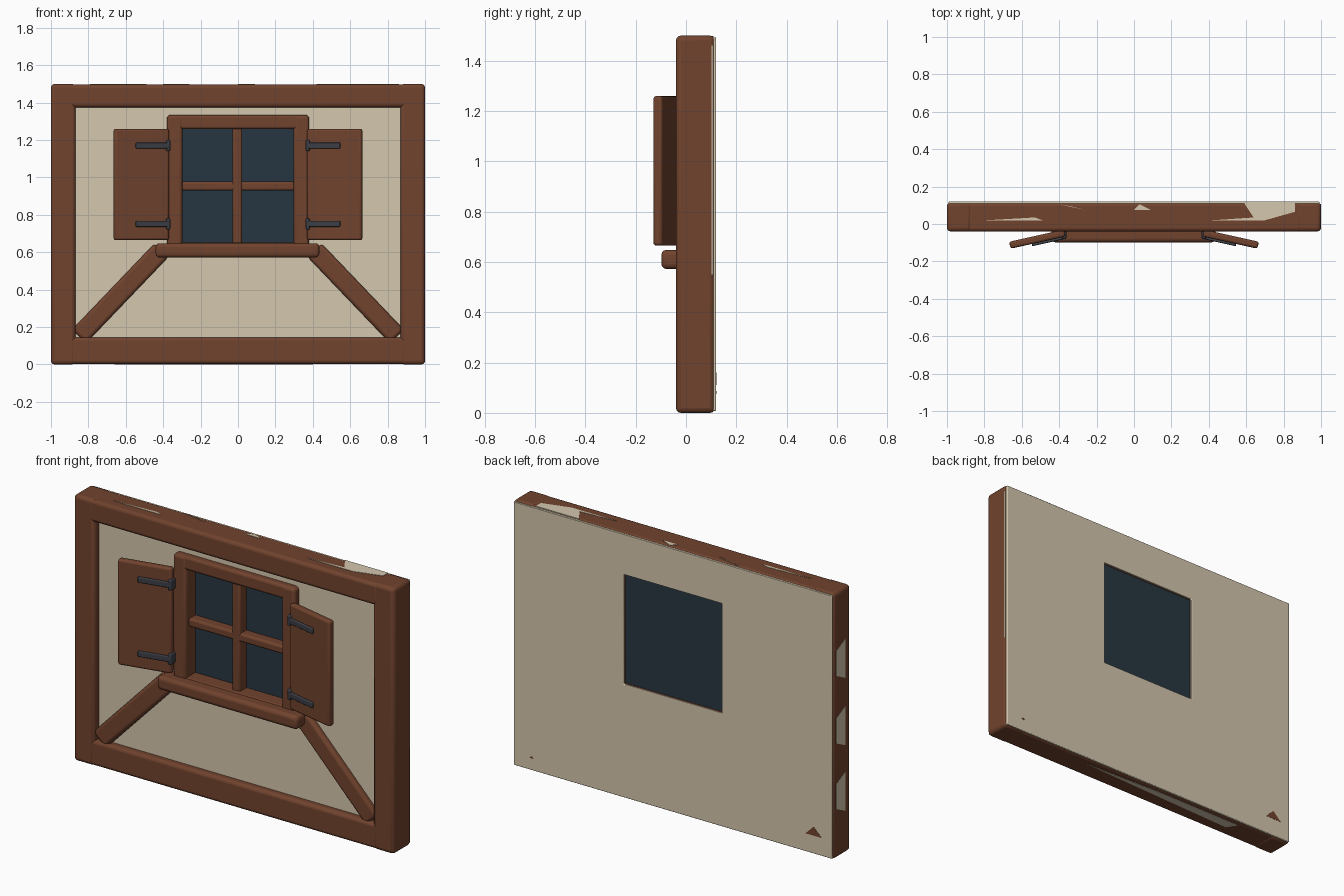
import bpy, bmesh, math
from mathutils import Matrix, Vector

if "Cube" in bpy.data.objects:
    bpy.data.objects.remove(bpy.data.objects["Cube"], do_unlink=True)


def material(name, rgb):
    m = bpy.data.materials.new(name)
    m.use_nodes = True
    m.diffuse_color = (*rgb, 1)
    bsdf = m.node_tree.nodes["Principled BSDF"]
    bsdf.inputs["Base Color"].default_value = (*rgb, 1)
    bsdf.inputs["Roughness"].default_value = 0.8
    return m


WOOD = material("brown wood", (0.165, 0.056, 0.027))
PLASTER = material("cream plaster", (0.66, 0.57, 0.42))
GLASS = material("dark blue glass", (0.02, 0.037, 0.052))
IRON = material("dark iron", (0.045, 0.048, 0.06))


def finish(name, bm, mat, bevel=0.0, matrix=None):
    """Turn a bmesh into a softly bevelled, smooth shaded object."""
    bmesh.ops.recalc_face_normals(bm, faces=bm.faces)
    if matrix:
        bmesh.ops.transform(bm, matrix=matrix, verts=bm.verts)
    mesh = bpy.data.meshes.new(name)
    bm.to_mesh(mesh)
    bm.free()
    mesh.materials.append(mat)
    ob = bpy.data.objects.new(name, mesh)
    bpy.context.collection.objects.link(ob)
    if bevel:
        mod = ob.modifiers.new("soft edges", "BEVEL")
        mod.width = bevel
        mod.segments = 3
        bpy.ops.object.select_all(action="DESELECT")
        ob.select_set(True)
        bpy.context.view_layer.objects.active = ob
        bpy.ops.object.shade_smooth_by_angle(angle=math.radians(40))
    return ob


def box(name, x, y, z, mat, bevel=0.0, matrix=None):
    """Box between pairs of limits, optionally moved by a matrix."""
    bm = bmesh.new()
    bmesh.ops.create_cube(bm, size=1)
    for v in bm.verts:
        v.co = [lim[0] if c < 0 else lim[1] for c, lim in zip(v.co, (x, y, z))]
    return finish(name, bm, mat, bevel, matrix)


def prism(name, points, vector, mat):
    """Flat polygon pushed along a vector."""
    bm = bmesh.new()
    face = bm.faces.new([bm.verts.new(p) for p in points])
    out = bmesh.ops.extrude_face_region(bm, geom=[face])["geom"]
    new = [g for g in out if isinstance(g, bmesh.types.BMVert)]
    bmesh.ops.translate(bm, vec=Vector(vector), verts=new)
    return finish(name, bm, mat)


# Plaster wall with a window opening
bm = bmesh.new()
HOLE = (-0.305, 0.305, 0.645, 1.265)


def loop(x0, x1, z0, z1, y):
    return [bm.verts.new((x, y, z)) for x, z in ((x0, z0), (x1, z0), (x1, z1), (x0, z1))]


WALL = (-0.992, 0.992, 0.008, 1.492)
loops = [loop(*WALL, 0.0), loop(*WALL, 0.12), loop(*HOLE, 0.12), loop(*HOLE, 0.0)]
for k in range(4):
    a, b = loops[k], loops[(k + 1) % 4]
    for i in range(4):
        j = (i + 1) % 4
        bm.faces.new((a[i], a[j], b[j], b[i]))
finish("plaster_wall", bm, PLASTER, 0.004)

# Outer timber frame
DEPTH = (-0.04, 0.115)
for side, s in (("left", 1), ("right", -1)):
    box(side + "_post", sorted((s * 0.868, s)), DEPTH, (0, 1.5), WOOD, 0.02)
box("top_beam", (-0.9, 0.9), DEPTH, (1.375, 1.497), WOOD, 0.018)
box("bottom_beam", (-0.9, 0.9), DEPTH, (0.003, 0.145), WOOD, 0.018)

# Window surround, glazing bars, glass and sill
for side, s in (("left", 1), ("right", -1)):
    box(side + "_window_jamb", sorted((s * 0.298, s * 0.38)), (-0.04, 0.113), (0.62, 1.332), WOOD, 0.015)
box("window_head", (-0.375, 0.375), (-0.038, 0.113), (1.258, 1.335), WOOD, 0.015)
box("window_base", (-0.375, 0.375), (-0.038, 0.113), (0.585, 0.652), WOOD, 0.012)
box("vertical_glazing_bar", (-0.03, 0.022), (-0.015, 0.055), (0.64, 1.27), WOOD, 0.012)
box("horizontal_glazing_bar", (-0.305, 0.305), (-0.012, 0.055), (0.93, 0.977), WOOD, 0.012)
box("window_glass", (-0.302, 0.302), (0.045, 0.108), (0.648, 1.262), GLASS)
box("window_sill", (-0.44, 0.435), (-0.098, 0.02), (0.572, 0.648), WOOD, 0.02)

for side, s in (("left", 1), ("right", -1)):
    # Diagonal brace from sill to lower corner
    top, foot = Vector((s * 0.41, 0, 0.61)), Vector((s * 0.85, 0, 0.15))
    d = foot - top
    turn = Matrix.Translation((top + foot) / 2) @ Matrix.Rotation(math.atan2(d.x, d.z), 4, "Y")
    half = d.length / 2
    box(side + "_brace", (-0.052, 0.052), (-0.03, 0.04), (-half, half), WOOD, 0.018, turn)

    # Open shutter swung slightly off the wall, with its strap hinges
    swing = Matrix.Translation((s * 0.375, -0.03, 0)) @ Matrix.Rotation(-s * math.radians(12.5), 4, "Z")
    box(side + "_shutter", sorted((0, s * 0.3)), (-0.038, 0), (0.665, 1.26), WOOD, 0.012, swing)
    for level, z in (("upper", 1.17), ("lower", 0.752)):
        label = side + "_" + level
        box(label + "_hinge_strap", sorted((s * 0.005, s * 0.185)), (-0.05, -0.036),
            (z - 0.016, z + 0.016), IRON, 0.005, swing)
        box(label + "_hinge_knuckle", sorted((s * 0.362, s * 0.384)), (-0.08, -0.035),
            (z - 0.03, z + 0.03), IRON, 0.006)

# Plaster showing through on the outer faces of the timber
TOP = [
    [(0.59, 0.11), (0.86, 0.11), (0.86, 0.065), (0.7, 0.02), (0.42, 0.02), (0.64, 0.035)],
    [(-0.79, 0.02), (-0.53, 0.035), (-0.49, 0.02)],
    [(-0.4, 0.105), (-0.34, 0.095), (-0.26, 0.075)],
    [(0.0, 0.075), (0.03, 0.105), (0.09, 0.075)],
]
for i, pts in enumerate(TOP):
    prism(f"top_plaster_patch_{i + 1}", [(x, y, 1.494) for x, y in pts], (0, 0, 0.005), PLASTER)
prism("bottom_plaster_patch", [(x, y, 0.006) for x, y in ((0.4, 0.07), (-0.1, 0.09), (-0.66, 0.09), (-0.62, 0.03))],
      (0, 0, -0.005), PLASTER)
for i, z in enumerate((1.1, 0.72, 0.35)):
    prism(f"side_plaster_patch_{i + 1}",
          [(-0.996, y, z + dz) for y, dz in ((0.09, 0.07), (0.01, 0.11), (0.01, -0.11), (0.09, -0.07))],
          (-0.005, 0, 0), PLASTER)
box("side_plaster_strip", (0.99, 0.9985), (0.096, 0.108), (0.55, 1.46), PLASTER)

# Timber chips showing on the back of the wall
for side, x, z, w in (("right", -0.88, 0.11, 0.05), ("left", 0.88, 0.075, 0.013)):
    prism(side + "_back_chip", [(x - w, 0.118, z), (x + w, 0.118, z), (x, 0.118, z + w)], (0, 0.003, 0), WOOD)
